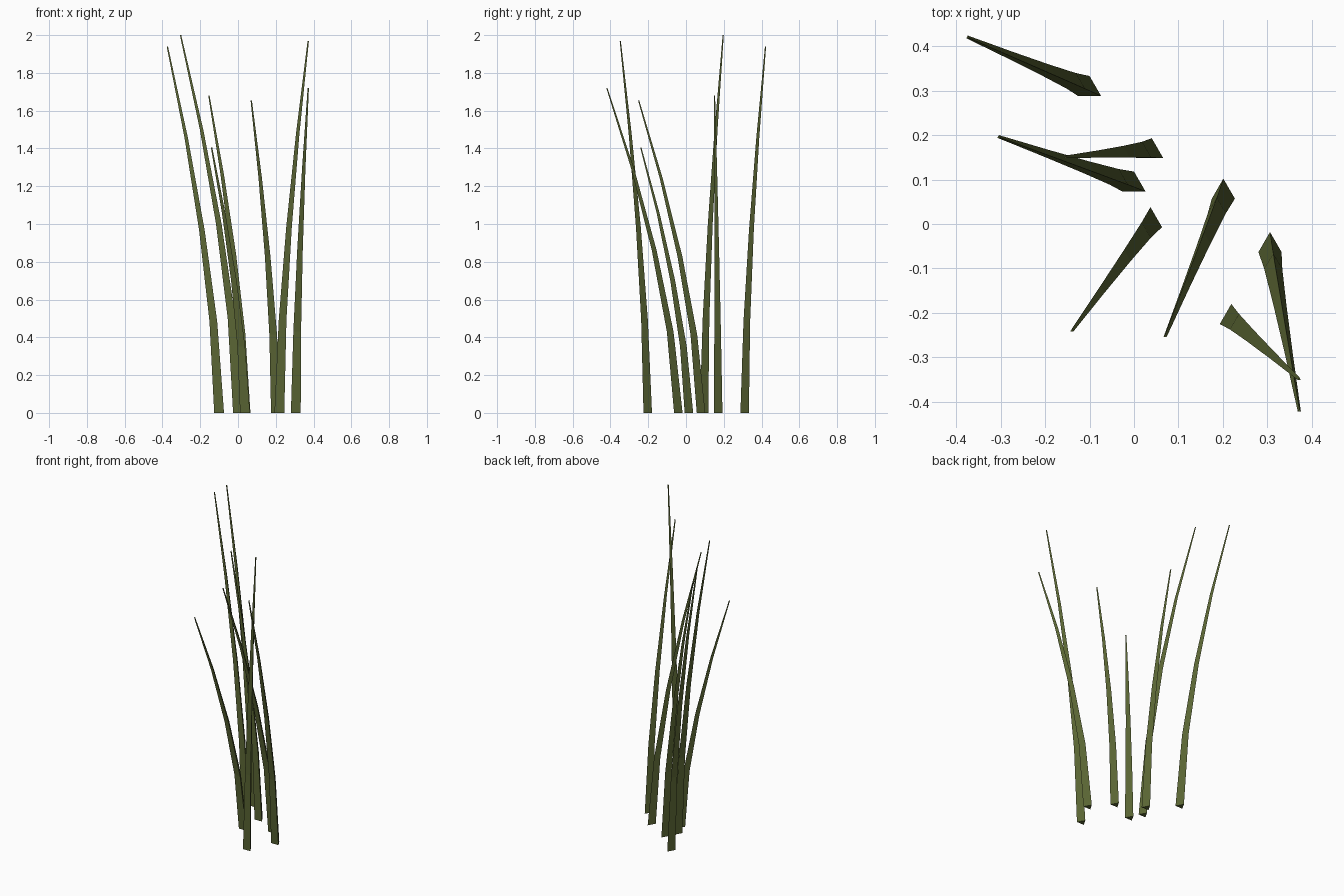
import bpy, bmesh
from math import sin, cos, radians
from mathutils import Vector

if "Cube" in bpy.data.objects:
    bpy.data.objects.remove(bpy.data.objects["Cube"])

# Single olive green
green = bpy.data.materials.new("olive_green")
green.use_nodes = True
colour = (0.102, 0.130, 0.034, 1)
green.diffuse_color = colour
bsdf = green.node_tree.nodes["Principled BSDF"]
bsdf.inputs["Base Color"].default_value = colour
bsdf.inputs["Roughness"].default_value = 0.9

SEGMENTS = 4
BASE_RADIUS, TIP_RADIUS = 0.03, 0.004
BEND = 1.58


def grass_blade(name, base, tip):
    """Tapering three-sided blade that bends further the higher it goes."""
    base, tip = Vector((*base, 0)), Vector(tip)
    bm = bmesh.new()
    rings = []
    for i in range(SEGMENTS + 1):
        t = i / SEGMENTS
        centre = base + (tip - base) * t ** BEND
        centre.z = tip.z * t
        r = BASE_RADIUS + (TIP_RADIUS - BASE_RADIUS) * t
        rings.append([bm.verts.new(centre + Vector((r * cos(a), r * sin(a), 0)))
                      for a in map(radians, (90, 210, 330))])
    for low, high in zip(rings, rings[1:]):
        for k in range(3):
            n = (k + 1) % 3
            bm.faces.new((low[k], low[n], high[n], high[k]))
    bm.faces.new(rings[0][::-1])
    bm.faces.new(rings[-1])
    bmesh.ops.recalc_face_normals(bm, faces=bm.faces)
    mesh = bpy.data.meshes.new(name)
    bm.to_mesh(mesh)
    bm.free()
    mesh.materials.append(green)
    bpy.context.collection.objects.link(bpy.data.objects.new(name, mesh))


# Base position on the ground, then tip position
blades = [
    ((-0.10, 0.303), (-0.374, 0.420, 1.94)),
    ((0.00, 0.088), (-0.304, 0.196, 2.00)),
    ((0.04, 0.163), (-0.154, 0.150, 1.68)),
    ((0.037, 0.008), (-0.140, -0.240, 1.405)),
    ((0.201, 0.072), (0.070, -0.252, 1.655)),
    ((0.306, -0.048), (0.372, -0.420, 1.72)),
    ((0.219, -0.210), (0.372, -0.349, 1.97)),
]
for number, (base, tip) in enumerate(blades, 1):
    grass_blade(f"grass_blade_{number}", base, tip)
